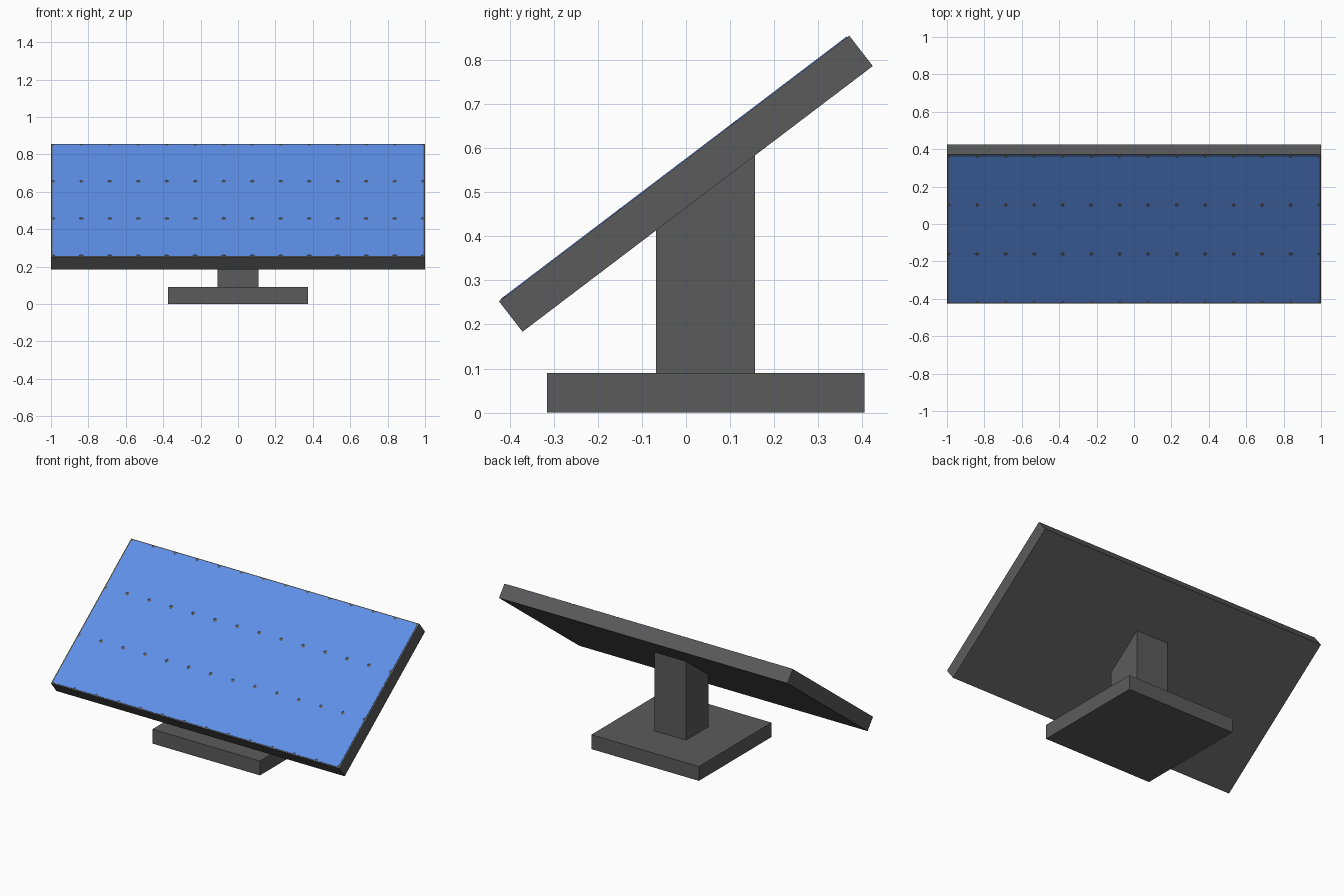
import bpy, bmesh, math
from mathutils import Matrix, Vector

if "Cube" in bpy.data.objects:
    bpy.data.objects.remove(bpy.data.objects["Cube"])


def material(name, rgb):
    m = bpy.data.materials.new(name)
    m.diffuse_color = (*rgb, 1)
    m.use_nodes = True
    m.node_tree.nodes["Principled BSDF"].inputs["Base Color"].default_value = m.diffuse_color
    return m


GREY = material("dark grey frame", (0.105, 0.105, 0.105))
BLUE = material("solar blue", (0.115, 0.283, 0.82))


def finish(name, bm, mat):
    bmesh.ops.recalc_face_normals(bm, faces=bm.faces)
    mesh = bpy.data.meshes.new(name)
    bm.to_mesh(mesh)
    bm.free()
    mesh.materials.append(mat)
    obj = bpy.data.objects.new(name, mesh)
    bpy.context.collection.objects.link(obj)
    return obj


def prism(name, profile, x0, x1, mat):
    """Extrude a (y, z) side profile from x0 to x1."""
    bm = bmesh.new()
    face = bm.faces.new([bm.verts.new((x0, y, z)) for y, z in profile])
    new = bmesh.ops.extrude_face_region(bm, geom=[face])["geom"]
    verts = [v for v in new if isinstance(v, bmesh.types.BMVert)]
    bmesh.ops.translate(bm, verts=verts, vec=(x1 - x0, 0, 0))
    return finish(name, bm, mat)


# Ground base
prism("base", [(-0.315, 0), (0.405, 0), (0.405, 0.09), (-0.315, 0.09)], -0.373, 0.373, GREY)

# Post with a sloped top that meets the panel underside
prism("post", [(-0.068, 0.09), (0.157, 0.09), (0.157, 0.584), (-0.068, 0.414)], -0.11, 0.11, GREY)

# Tilted panel frame
LOW, HIGH = Vector((0, -0.4245, 0.2525)), Vector((0, 0.3705, 0.8555))
DROP = Vector((0, 0.0535, -0.069))
prism("panel_frame", [p.yz for p in (LOW, HIGH, HIGH + DROP, LOW + DROP)], -1, 1, GREY)

# Solar cells: chamfered rectangles whose cut corners leave diamond gaps
COLS, ROWS, CUT, THICK = 13, 3, 0.013, 0.002
slope = HIGH - LOW
W, H = 1.982 / COLS, (slope.length - 0.012) / ROWS
bm = bmesh.new()
for c in range(COLS):
    for r in range(ROWS):
        cx, cy = (c - (COLS - 1) / 2) * W, (r - (ROWS - 1) / 2) * H
        a, b = W / 2, H / 2
        corners = [(a, b - CUT), (a - CUT, b), (CUT - a, b), (-a, b - CUT),
                   (-a, CUT - b), (CUT - a, -b), (a - CUT, -b), (a, CUT - b)]
        bm.faces.new([bm.verts.new((cx + x, cy + y, 0)) for x, y in corners])
bmesh.ops.remove_doubles(bm, verts=bm.verts, dist=0.0005)
new = bmesh.ops.extrude_face_region(bm, geom=bm.faces[:])["geom"]
bmesh.ops.translate(bm, verts=[v for v in new if isinstance(v, bmesh.types.BMVert)],
                    vec=(0, 0, THICK))
tilt = Matrix.Rotation(math.atan2(slope.z, slope.y), 4, 'X')
bm.transform(Matrix.Translation((LOW + HIGH) / 2) @ tilt)
finish("solar_cells", bm, BLUE)
